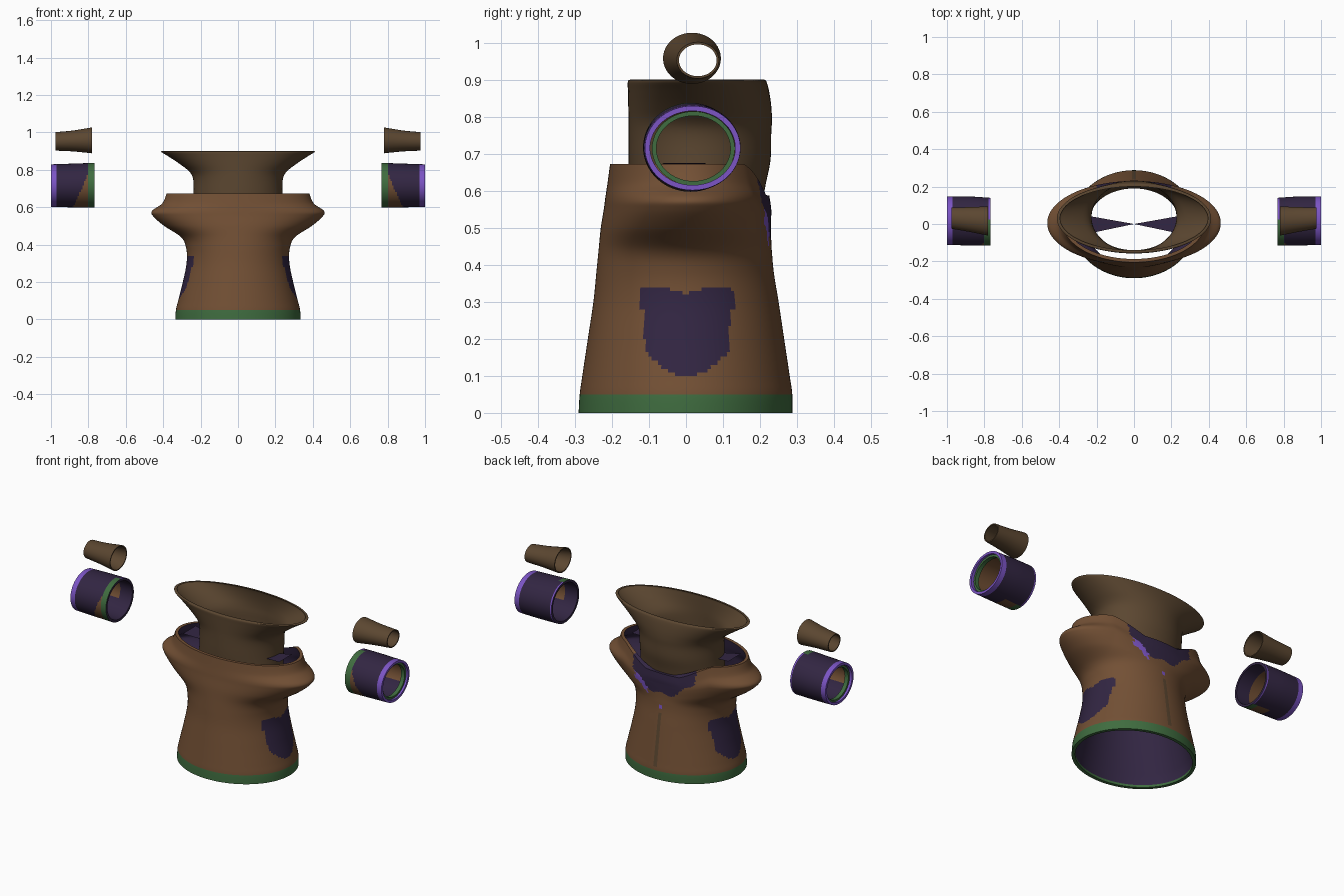
import bpy, bmesh, math
from mathutils import Vector

if "Cube" in bpy.data.objects:
    bpy.data.objects.remove(bpy.data.objects["Cube"])

COLOURS = {
    "brown cloth": (0.17, 0.08, 0.035),
    "dark brown cloth": (0.105, 0.062, 0.03),
    "dark purple cloth": (0.032, 0.019, 0.055),
    "violet trim": (0.20, 0.09, 0.56),
    "green trim": (0.05, 0.15, 0.05),
}
BROWN, DARK, PURPLE, VIOLET, GREEN = range(5)
MATS = []
for label, rgb in COLOURS.items():
    m = bpy.data.materials.new(label)
    m.diffuse_color = (*rgb, 1)
    m.use_nodes = True
    m.node_tree.nodes["Principled BSDF"].inputs["Base Color"].default_value = m.diffuse_color
    MATS.append(m)


def finish(name, bm, smooth=True):
    bmesh.ops.recalc_face_normals(bm, faces=bm.faces[:])
    me = bpy.data.meshes.new(name)
    bm.to_mesh(me)
    bm.free()
    for m in MATS:
        me.materials.append(m)
    ob = bpy.data.objects.new(name, me)
    bpy.context.collection.objects.link(ob)
    if smooth:
        bpy.ops.object.select_all(action='DESELECT')
        ob.select_set(True)
        bpy.context.view_layer.objects.active = ob
        bpy.ops.object.shade_smooth_by_angle(angle=math.radians(40))
    return ob


def refine(keys, n):
    """Catmull-Rom samples through the key sections."""
    out = []
    for i in range(len(keys) - 1):
        p0, p1 = keys[max(i - 1, 0)], keys[i]
        p2, p3 = keys[i + 1], keys[min(i + 2, len(keys) - 1)]
        for k in range(n):
            t = k / n
            out.append([0.5 * (2 * b + (c - a) * t + (2 * a - 5 * b + 4 * c - d) * t * t
                               + (3 * b - a - 3 * c + d) * t ** 3)
                        for a, b, c, d in zip(p0, p1, p2, p3)])
    return out + [list(keys[-1])]


def sleeve(name, sections, wall, segs, place, rule):
    """Double-walled tube; section = (t, radius a, radius b, centre a, centre b)."""
    bm = bmesh.new()
    loop = [(s, 0) for s in sections] + [(s, wall) for s in reversed(sections)]
    rings = []
    for (t, ra, rb, ca, cb), inset in loop:
        rings.append([bm.verts.new(place(t, ca + (ra - inset) * math.cos(u),
                                         cb + (rb - inset) * math.sin(u)))
                      for u in (2 * math.pi * k / segs for k in range(segs))])
    n = len(sections)
    for i, r in enumerate(rings):
        q = rings[(i + 1) % len(rings)]
        for k in range(segs):
            j = (k + 1) % segs
            f = bm.faces.new((r[k], r[j], q[j], q[k]))
            f.material_index = rule(f.calc_center_median(), i >= n)
    return finish(name, bm)


def upright(rows):
    """(z, half width, front y, back y) -> section"""
    return [(z, w, (b - f) / 2, 0, (b + f) / 2) for z, w, f, b in rows]


# Lower body shell, neckline dips at the back
def body_place(z, x, y):
    k = min(max((z - 0.42) / 0.25, 0), 1)
    back = max(0, y / 0.2) ** 2 * max(0, 1 - (x / 0.28) ** 2)
    return (x, y, z - 0.085 * k * min(back, 1))


def body_rule(c, inner):
    x, y, z = c
    if z < (0.012 if inner else 0.052):
        return GREEN
    if inner:
        return PURPLE
    if abs(x) > 0.15 and 0.1 < z < 0.345:                      # side patches
        half = 0.13 if z > 0.28 else 0.115 if z > 0.17 else 0.115 * math.sqrt(max(0, (z - 0.1) / 0.07))
        top = 0.322 + 0.02 * min(1, abs(y) / 0.07) - 0.4 * max(0, abs(y) - 0.1)
        if abs(y - 0.003) < half and z < top:
            return PURPLE
    if y > 0.08:                                               # back patch
        edge = 0.47 + 2.6 * x * x + 0.012 * math.cos(x * 45)
        if abs(x) < 0.2 and z > edge:
            return PURPLE
        if 0.09 < x < 0.18 and z > edge - 0.04:
            return VIOLET
        if abs(x) < 0.012 and 0.39 < z < 0.41:
            return VIOLET
        if abs(x) < 0.008 and 0.07 < z < 0.36:
            return DARK
    return BROWN


body = upright([
    (0.00, .335, -.29, .287), (0.05, .332, -.287, .287), (0.10, .32, -.28, .28),
    (0.20, .295, -.265, .265), (0.30, .275, -.25, .25), (0.38, .277, -.242, .237),
    (0.44, .305, -.236, .232), (0.50, .395, -.23, .23), (0.55, .452, -.222, .23),
    (0.58, .46, -.218, .23), (0.62, .405, -.212, .23), (0.672, .382, -.205, .225)])
sleeve("lower_body", refine(body, 9), 0.018, 180, body_place, body_rule)

# Flared upper collar rising out of the body
collar = upright([
    (0.50, .245, -.15, .20), (0.60, .24, -.152, .212), (0.68, .237, -.155, .228),
    (0.75, .24, -.155, .23), (0.79, .26, -.155, .232), (0.83, .31, -.156, .23),
    (0.87, .37, -.157, .224), (0.895, .41, -.157, .217), (0.90, .405, -.15, .21)])
sleeve("flared_collar", refine(collar, 4), 0.01, 96, lambda z, x, y: (x, y, z),
       lambda c, inner: DARK)

# Lining strips that meet at the middle
bm = bmesh.new()
for s in (-1, 1):
    bm.faces.new([bm.verts.new(v) for v in
                  ((0, 0, .635), (s * .31, -.065, .675), (s * .31, .055, .675))]).material_index = PURPLE
finish("lining_strips", bm, False)

# Arm pieces, mirrored left and right
for side, s in (("left", -1), ("right", 1)):
    place = lambda x, y, z, s=s: (s * x, y, z)

    def cuff_rule(c, inner):
        x, y, z = abs(c.x), c.y, c.z
        if x > 0.968:
            return VIOLET
        if inner:
            return PURPLE if z < 0.67 or x < 0.85 else BROWN
        if y < 0.03:
            if x < 0.80:
                return GREEN
            if x < 0.80 + 0.45 * (0.78 - z) and z < 0.78:
                return BROWN
        return VIOLET if x < 0.777 else PURPLE

    cuff = [(0.768, .128, .12, .012, .717), (0.88, .131, .117, .016, .716),
            (1.0, .129, .114, .018, .715)]
    sleeve(side + "_wide_cuff", refine(cuff, 16), 0.014, 64, place, cuff_rule)
    hem = [(0.965, .112, .10, .02, .714), (0.988, .112, .10, .02, .714)]
    sleeve(side + "_cuff_inner_hem", hem, 0.012, 48, place, lambda c, inner: GREEN)
    wrist = [(0.78, .078, .069, .016, .957), (0.79, .077, .068, .017, .957),
             (0.88, .066, .056, .024, .954), (0.965, .058, .05, .031, .952),
             (0.976, .057, .049, .032, .952)]
    sleeve(side + "_wrist_band", refine(wrist, 3), 0.006, 40, place, lambda c, inner: DARK)
